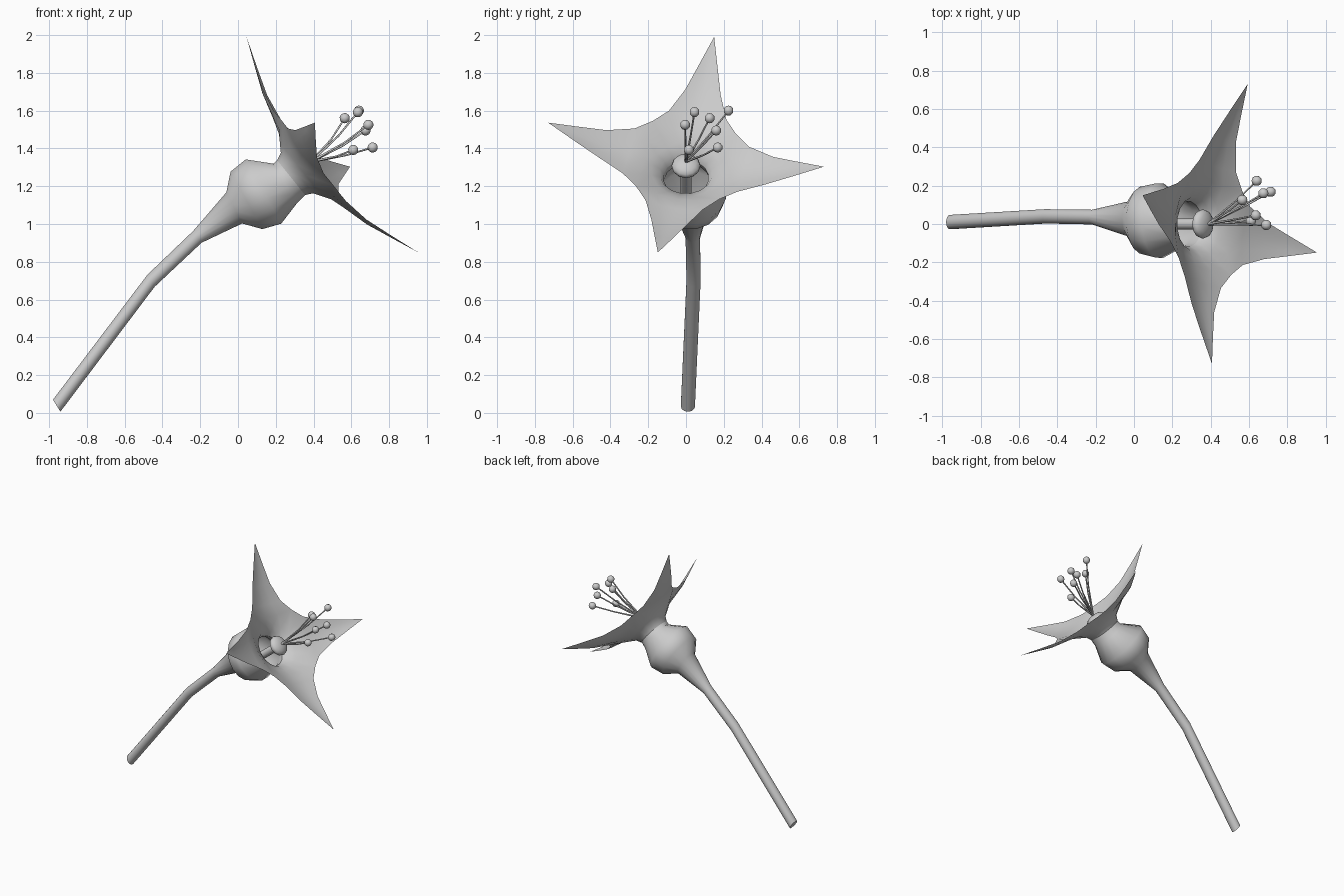
import bpy, bmesh, math
from mathutils import Vector

cube = bpy.data.objects.get("Cube")
if cube:
    bpy.data.objects.remove(cube)

grey = bpy.data.materials.new("soft grey")
grey.use_nodes = True
COLOUR = (0.6, 0.6, 0.6, 1)
grey.diffuse_color = COLOUR
grey.node_tree.nodes["Principled BSDF"].inputs["Base Color"].default_value = COLOUR

# Flower frame: axis through the petal tips, and the two petal directions
CENTRE = Vector((0.5, 0, 1.42))
AXIS = Vector((0.78, 0, 0.623)).normalized()
U = Vector((-0.61, 0.2, 0.765)).normalized()
V = AXIS.cross(U)
PHASE = math.radians(11.6)
SIDES = 16


def finish(name, bm):
    bmesh.ops.remove_doubles(bm, verts=bm.verts, dist=0.0005)
    mesh = bpy.data.meshes.new(name)
    bm.to_mesh(mesh)
    bm.free()
    mesh.materials.append(grey)
    for p in mesh.polygons:
        p.use_smooth = True
    obj = bpy.data.objects.new(name, mesh)
    bpy.context.collection.objects.link(obj)
    return obj


def interp(table, x):
    for (a, fa), (b, fb) in zip(table, table[1:]):
        if x <= b:
            return fa + (fb - fa) * (x - a) / (b - a)
    return table[-1][1]


def skin(bm, rows, closed):
    """Join successive rows of points with quads."""
    rows = [[bm.verts.new(p) for p in row] for row in rows]
    n = len(rows[0])
    for a, b in zip(rows, rows[1:]):
        for i in range(n if closed else n - 1):
            j = (i + 1) % n
            bm.faces.new((a[i], a[j], b[j], b[i]))
    return rows


# Stem and bulb: one lofted skin, rings given as x, y, z, radius, tilt
RINGS = [(-0.96, 0.01, 0.038, 0.038, 32), (-0.46, 0.04, 0.70, 0.038, 30),
         (-0.215, 0.036, 0.932, 0.039, 35), (-0.02, 0.026, 1.085, 0.094, 27),
         (0.045, 0.02, 1.125, 0.177, 29), (0.135, 0.018, 1.172, 0.198, 29),
         (0.25, 0.005, 1.215, 0.124, 31)]
body = []
for x, y, z, r, tilt in RINGS:
    t = math.radians(tilt)
    up = Vector((-math.sin(t), 0, math.cos(t)))
    body.append([Vector((x, y, z))
                 + r * (up * math.cos(a) + Vector((0, 1, 0)) * math.sin(a))
                 for a in (PHASE - math.tau * i / SIDES for i in range(SIDES))])
body.append([CENTRE - 0.28 * AXIS
             + 0.12 * (U * math.cos(a) + V * math.sin(a))
             for a in (math.tau * i / SIDES for i in range(SIDES))])
bm = bmesh.new()
rows = skin(bm, body, True)
bm.faces.new(rows[0][::-1])
bmesh.ops.recalc_face_normals(bm, faces=bm.faces)
stem = finish("stem_and_bulb", bm)
bpy.context.view_layer.objects.active = stem
stem.select_set(True)
bpy.ops.object.shade_smooth_by_angle(angle=math.radians(50))
stem.select_set(False)

# Corolla: four pointed petals that grow out of a round throat
DEPTH = [(0.12, -0.28), (0.14, -0.24), (0.235, -0.18), (0.455, -0.12), (0.745, 0)]
WIDTH = [(0.225, 0.225), (0.31, 0.155), (0.45, 0.095), (0.59, 0.05), (0.745, 0)]
STEPS = [-1, -0.5, 0, 0.5, 1]
bm = bmesh.new()
for k in range(4):
    turn = k * math.pi / 2
    pu = U * math.cos(turn) + V * math.sin(turn)
    pv = V * math.cos(turn) - U * math.sin(turn)
    petal = []
    for r in (0.12, 0.14, 0.185):
        petal.append([CENTRE + AXIS * interp(DEPTH, r)
                      + r * (pu * math.cos(s * math.pi / 4) + pv * math.sin(s * math.pi / 4))
                      for s in STEPS])
    for r, w in WIDTH:
        petal.append([CENTRE + pu * r + pv * w * s
                      + AXIS * (interp(DEPTH, math.hypot(r, w * s)) + 0.12 * w * s * s)
                      for s in STEPS])
    skin(bm, petal, False)
finish("petals", bm)


def ball(bm, centre, radius, flat=1.0, segments=10, rings=7):
    verts = bmesh.ops.create_uvsphere(bm, u_segments=segments, v_segments=rings,
                                      radius=radius)["verts"]
    turn = AXIS.to_track_quat('Z', 'Y')
    for v in verts:
        v.co = centre + turn @ Vector((v.co.x, v.co.y, v.co.z * flat))


def tube(bm, path, radii, sides=6):
    direction = (path[-1] - path[0]).normalized()
    a = direction.orthogonal().normalized()
    b = direction.cross(a)
    skin(bm, [[p + r * (a * math.cos(t) + b * math.sin(t))
               for t in (math.tau * i / sides for i in range(sides))]
              for p, r in zip(path, radii)], True)


# Pistil: flattened knob on a short stalk in the throat
knob = CENTRE - 0.18 * AXIS
bm = bmesh.new()
ball(bm, knob, 0.077, 0.5, 12, 8)
tube(bm, [CENTRE - 0.45 * AXIS, knob], [0.03, 0.03], 8)
finish("pistil", bm)

# Stamens: thin bent filaments, each with a round head
HEADS = [(0.64, 0.225, 1.60), (0.565, 0.125, 1.56), (0.635, 0.045, 1.592),
         (0.69, -0.005, 1.525), (0.675, 0.16, 1.495), (0.713, 0.168, 1.405),
         (0.61, 0.015, 1.392)]
root = CENTRE - 0.145 * AXIS
filaments, heads = bmesh.new(), bmesh.new()
for h in HEADS:
    head = Vector(h)
    bend = root.lerp(head, 0.55) + Vector((0.01, 0, -0.006))
    tube(filaments, [root, bend, head], [0.007, 0.005, 0.005])
    ball(heads, head, 0.027)
finish("stamen_filaments", filaments)
finish("stamen_heads", heads)
